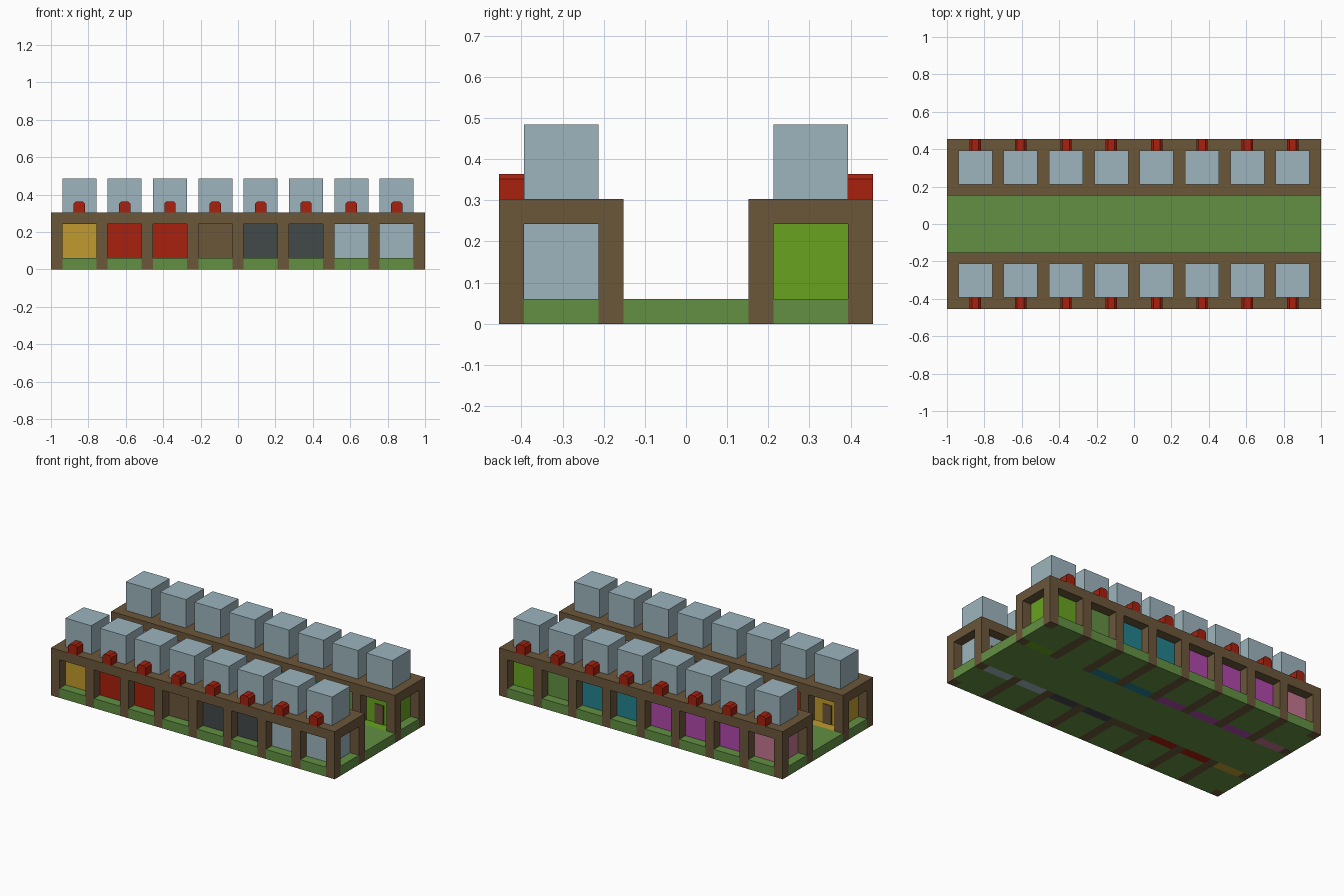
import bpy, bmesh

cube = bpy.data.objects.get("Cube")
if cube:
    bpy.data.objects.remove(cube, do_unlink=True)

U = 2 / 33  # one building block


def linear(c):
    c /= 255
    return c / 12.92 if c < 0.04 else ((c + 0.055) / 1.055) ** 2.4


def material(name, *rgb):
    m = bpy.data.materials.new(name)
    col = [linear(c) for c in rgb] + [1]
    m.diffuse_color = col
    m.use_nodes = True
    m.node_tree.nodes["Principled BSDF"].inputs["Base Color"].default_value = col
    return m


brown = material("brown_wood", 108, 87, 58)
grass = material("grass_green", 98, 144, 66)
glass = material("pale_blue", 157, 181, 189)
red = material("red", 168, 33, 14)
yellow = material("yellow", 193, 155, 46)
grey = material("dark_grey", 66, 72, 74)
lime = material("lime", 104, 163, 32)
teal = material("teal", 34, 130, 143)
purple = material("purple", 176, 72, 170)
pink = material("pink", 196, 118, 143)


def build(name, mat, boxes, chamfer=0):
    """One object from boxes given in block units as (x0, x1, y0, y1, z0, z1)."""
    bm = bmesh.new()
    for x0, x1, y0, y1, z0, z1 in boxes:
        y0, y1 = sorted((y0, y1))
        verts = bmesh.ops.create_cube(bm, size=1)["verts"]
        for v in verts:
            v.co.x = (x1 if v.co.x > 0 else x0) * U
            v.co.y = (y1 if v.co.y > 0 else y0) * U
            v.co.z = (z1 if v.co.z > 0 else z0) * U
        if chamfer:
            edges = {e for v in verts for e in v.link_edges
                     if all(w.co.z > (z0 + z1) / 2 * U for w in e.verts)
                     and abs(e.verts[0].co.x - e.verts[1].co.x) < 1e-5}
            bmesh.ops.bevel(bm, geom=list(edges), offset=chamfer * U,
                            segments=1, affect='EDGES')
    me = bpy.data.meshes.new(name)
    bm.to_mesh(me)
    bm.free()
    me.materials.append(mat)
    ob = bpy.data.objects.new(name, me)
    bpy.context.collection.objects.link(ob)
    return ob


# Lawn between the two rows
build("courtyard_lawn", grass, [(-16.5, 16.5, -2.5, 2.5, 0, 1)])

rows = {
    "front": (-1, [yellow, red, red, brown, grey, grey, glass, glass]),
    "back": (1, [pink, purple, purple, purple, teal, teal, grass, lime]),
}
starts = [-15.5 + 4 * i for i in range(8)]  # left edge of every cell

for row, (s, colours) in rows.items():
    inner, core_in, core_out, outer = (s * y for y in (2.5, 3.5, 6.5, 7.5))

    # Timber frame: dividers between cells, corner posts, flat roof
    frame = [(x - 1, x, inner, outer, 0, 4) for x in starts[1:]]
    for x in (-16.5, 15.5):
        frame += [(x, x + 1, inner, core_in, 0, 4), (x, x + 1, core_out, outer, 0, 4)]
    frame.append((-16.5, 16.5, inner, outer, 4, 5))
    build(row + "_timber_frame", brown, frame)

    # Planted ledges and floors
    ledges = [(x, x + 3, core_in, outer, 0, 1) for x in starts]
    ledges += [(x, x + 1, core_in, core_out, 0, 1) for x in (-16.5, 15.5)]
    build(row + "_ledges", grass, ledges)

    # Coloured rooms with thresholds facing the lawn
    for i, (x, colour) in enumerate(zip(starts, colours)):
        build(f"{row}_room_{i + 1}", colour,
              [(x, x + 3, core_in, core_out, 1, 4), (x, x + 3, inner, core_in, 0, 1)])

    # Doors, roof blocks and chimneys
    build(row + "_doors", brown,
          [(x + 1, x + 2, core_in, core_in - s * 0.1, 1, 3) for x in starts])
    build(row + "_roof_blocks", glass,
          [(x, x + 3, core_in, core_out, 5, 8) for x in starts])
    build(row + "_chimneys", red,
          [(x + 1, x + 2, core_out, outer, 5, 6) for x in starts], chamfer=0.2)
